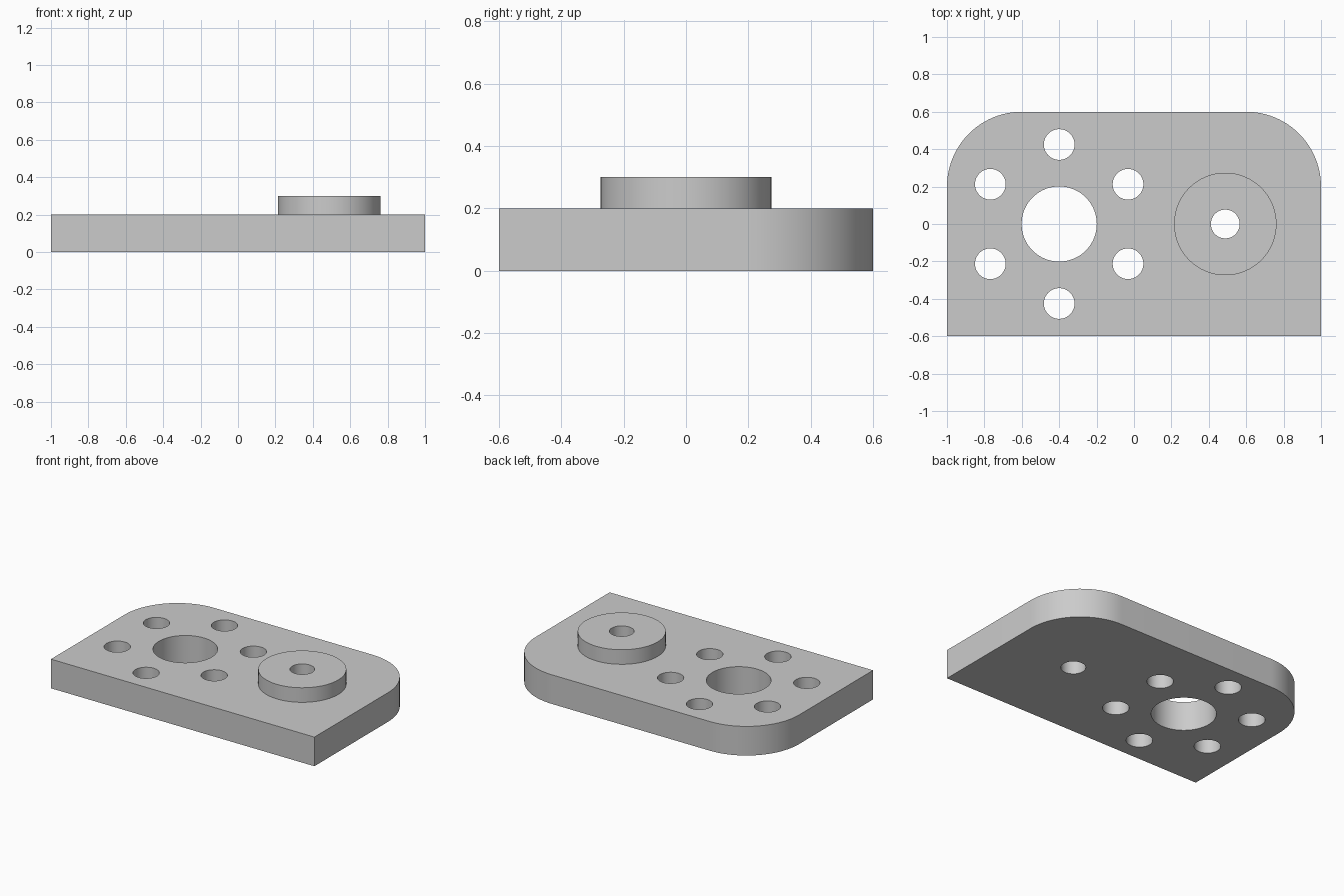
import bpy
import bmesh
from math import sin, cos, pi, radians

cube = bpy.data.objects.get("Cube")
if cube:
    bpy.data.objects.remove(cube, do_unlink=True)

THICK, BOSS_TOP = 0.2, 0.3
HUB_X, BOSS_X = -0.4, 0.488

grey = bpy.data.materials.new("plain grey")
grey.use_nodes = True
grey.diffuse_color = (0.6, 0.6, 0.6, 1)
grey.node_tree.nodes["Principled BSDF"].inputs["Base Color"].default_value = grey.diffuse_color


def arc(cx, cy, r, start, end, steps):
    """Points along an arc, both ends included."""
    angles = [start + (end - start) * i / steps for i in range(steps + 1)]
    return [(cx + r * cos(a), cy + r * sin(a)) for a in angles]


def circle(cx, cy, r, steps=64):
    return arc(cx, cy, r, 0, 2 * pi, steps)[:-1]


def prism(name, outline, z0, z1):
    """Solid made by extruding a flat outline upward."""
    bm = bmesh.new()
    face = bm.faces.new([bm.verts.new((x, y, z0)) for x, y in outline])
    top = bmesh.ops.extrude_face_region(bm, geom=[face], use_keep_orig=True)["geom"]
    for v in top:
        if isinstance(v, bmesh.types.BMVert):
            v.co.z = z1
    bmesh.ops.recalc_face_normals(bm, faces=bm.faces[:])
    mesh = bpy.data.meshes.new(name)
    bm.to_mesh(mesh)
    bm.free()
    mesh.materials.append(grey)
    obj = bpy.data.objects.new(name, mesh)
    bpy.context.collection.objects.link(obj)
    return obj


def combine(target, tool, operation):
    """Apply a boolean and discard the tool solid."""
    tool.hide_render = True
    mod = target.modifiers.new(operation.title(), "BOOLEAN")
    mod.operation, mod.object, mod.solver = operation, tool, "EXACT"
    bpy.context.view_layer.objects.active = target
    bpy.ops.object.modifier_apply(modifier=mod.name)
    bpy.data.objects.remove(tool, do_unlink=True)


# Plate with square front corners and rounded back corners
outline = [(-1, -0.6), (1, -0.6)]
outline += arc(0.6, 0.2, 0.4, 0, pi / 2, 24)
outline += arc(-0.6, 0.2, 0.4, pi / 2, pi, 24)
plate = prism("mounting_plate", outline, 0, THICK)

# Raised round boss
combine(plate, prism("boss", circle(BOSS_X, 0, 0.274), THICK / 2, BOSS_TOP), "UNION")

# Through holes: large bore, boss bore and a ring of six bolt holes
holes = [(HUB_X, 0, 0.201), (BOSS_X, 0, 0.077)]
for i in range(6):
    a = radians(30 + 60 * i)
    holes.append((HUB_X + 0.425 * cos(a), 0.425 * sin(a), 0.082))
for x, y, r in holes:
    combine(plate, prism("hole_cutter", circle(x, y, r), -0.1, 0.4), "DIFFERENCE")

# Smooth the curved walls, keep the rims sharp
bpy.ops.object.select_all(action="DESELECT")
plate.select_set(True)
bpy.context.view_layer.objects.active = plate
bpy.ops.object.shade_smooth_by_angle(angle=radians(30))
